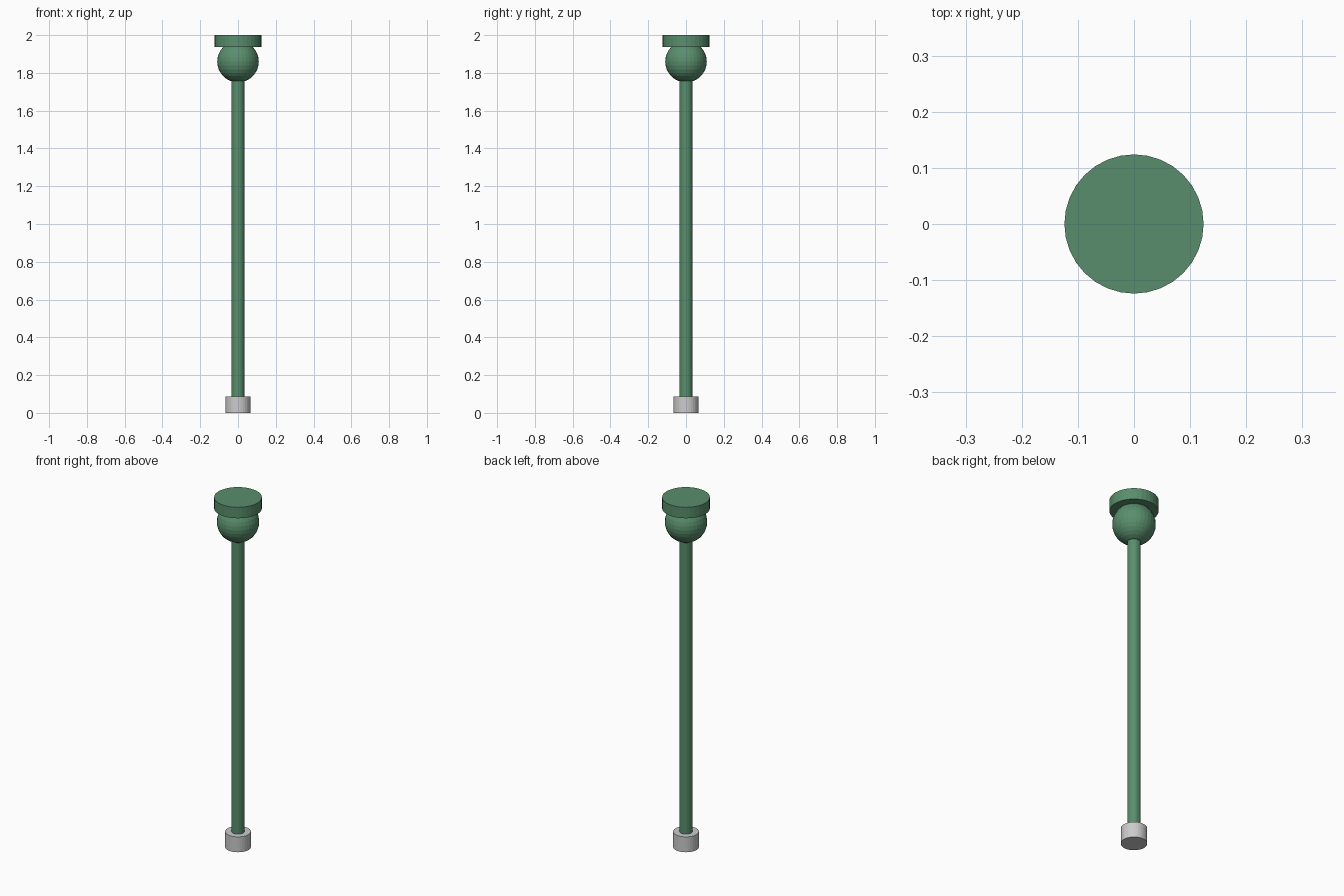
import bpy

if "Cube" in bpy.data.objects:
    bpy.data.objects.remove(bpy.data.objects["Cube"])

green = bpy.data.materials.new("green_paint")
green.diffuse_color = (0.10, 0.27, 0.15, 1.0)
green.use_nodes = True
green.node_tree.nodes["Principled BSDF"].inputs["Base Color"].default_value = green.diffuse_color


def cylinder(name, radius, z0, z1, material=None):
    bpy.ops.mesh.primitive_cylinder_add(vertices=32, radius=radius, depth=z1 - z0,
                                        location=(0, 0, (z0 + z1) / 2))
    obj = bpy.context.object
    obj.name = name
    if material:
        obj.data.materials.append(material)
    return obj


# Grey ferrule at the foot of the staff
cylinder("foot_ferrule", 0.067, 0.0, 0.088)

# Long thin shaft running from the ferrule into the ball
cylinder("shaft", 0.034, 0.001, 1.80, green)

# Round ball below the cap
bpy.ops.mesh.primitive_uv_sphere_add(segments=32, ring_count=16, radius=0.11,
                                     location=(0, 0, 1.86))
ball = bpy.context.object
ball.name = "ball"
ball.data.materials.append(green)

# Flat disc cap on top
cylinder("cap", 0.124, 1.937, 2.0, green)
